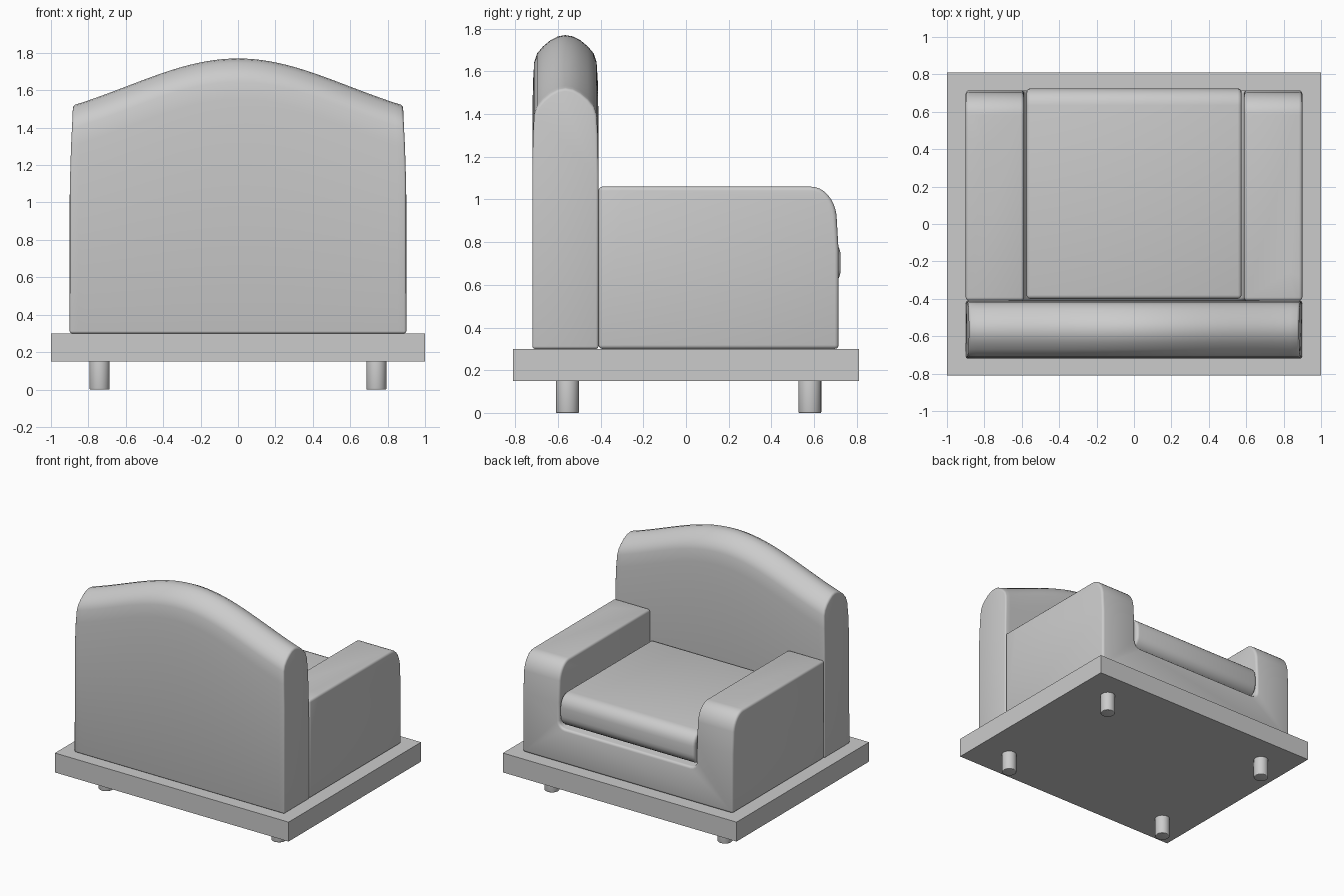
import bpy, bmesh, math
from mathutils import Vector

if "Cube" in bpy.data.objects:
    bpy.data.objects.remove(bpy.data.objects["Cube"])


def loft(name, sections):
    """Closed solid through a list of equally sized point loops."""
    bm = bmesh.new()
    loops = [[bm.verts.new(p) for p in s] for s in sections]
    n = len(loops[0])
    for a, b in zip(loops, loops[1:]):
        for i in range(n):
            j = (i + 1) % n
            bm.faces.new((a[i], a[j], b[j], b[i]))
    bm.faces.new(loops[0])
    bm.faces.new(loops[-1])
    bmesh.ops.recalc_face_normals(bm, faces=bm.faces)
    me = bpy.data.meshes.new(name)
    bm.to_mesh(me)
    bm.free()
    ob = bpy.data.objects.new(name, me)
    bpy.context.collection.objects.link(ob)
    return ob


def along_x(name, yz, half):
    return loft(name, [[(x, y, z) for y, z in yz] for x in (-half, half)])


def soften(ob, width=0.0, angle=40):
    bpy.ops.object.select_all(action='DESELECT')
    bpy.context.view_layer.objects.active = ob
    ob.select_set(True)
    if width:
        m = ob.modifiers.new("round", 'BEVEL')
        m.width, m.segments = width, 3
        m.limit_method, m.angle_limit = 'ANGLE', math.radians(angle)
    for m in list(ob.modifiers):
        bpy.ops.object.modifier_apply(modifier=m.name)
    bpy.ops.object.shade_smooth_by_angle(angle=math.radians(35))


def arc(cy, cz, ry, rz, a0, a1, n=8):
    return [(cy + ry * math.cos(math.radians(a0 + (a1 - a0) * i / n)),
             cz + rz * math.sin(math.radians(a0 + (a1 - a0) * i / n)))
            for i in range(n + 1)]


# base plate
along_x("base_plate", [(-.81, .15), (.81, .15), (.81, .30), (-.81, .30)], 1.0)

# legs
for x in (-.74, .74):
    for y in (-.555, .58):
        bpy.ops.mesh.primitive_cylinder_add(vertices=24, radius=.054, depth=.16,
                                            location=(x, y, .08))
        leg = bpy.context.object
        leg.name = "leg"
        soften(leg, .005)

# arms and front panel: U shape trimmed by the rounded side outline
u = [(-.9, .3), (.9, .3), (.9, 1.06), (.588, 1.06)]
u += arc(.538, .62, .05, .05, 0, -90, 4)
u += [(-x, z) for x, z in reversed(u[2:])]
frame = loft("arms_and_front", [[(x, y, z) for x, z in u] for y in (-.6, .9)])
outline = [(-.41, .2), (.715, .2), (.715, .76)]
outline += arc(.585, .90, .122, .16, 10, 90)
outline += [(-.41, 1.06)]
side = along_x("side_outline", outline, 1.2)
b = frame.modifiers.new("trim", 'BOOLEAN')
b.operation, b.object, b.solver = 'INTERSECT', side, 'EXACT'
side.hide_render = True
soften(frame, .018)
bpy.data.objects.remove(side)

# seat cushion
pts = [(-.40, .58)] + arc(.635, .67, .09, .09, -90, 0, 6)
pts += arc(.635, .735, .09, .095, 0, 90, 6) + [(-.40, .83)]
soften(along_x("seat_cushion", pts, .575), .02)

# camel backrest with domed top
half = [(.155, None), (.155, -.40), (.152, -.22), (.146, -.125), (.132, -.085),
        (.105, -.053), (.07, -.024), (.035, -.006)]
full = half + [(0, 0)] + [(-y, d) for y, d in reversed(half)]
sections = []
for i in range(41):
    x = -.9 + 1.8 * i / 40
    top = 1.398 + .372 * math.exp(-(x / .85) ** 2)
    loop = []
    for y, d in full:
        z = .30 if d is None else top + d
        taper = 1 - .02 * max(0, min(1, (z - .95) / .55)) ** 2
        loop.append((x * taper, -.565 + y, z))
    sections.append(loop)
soften(loft("backrest", sections), .012, 50)
